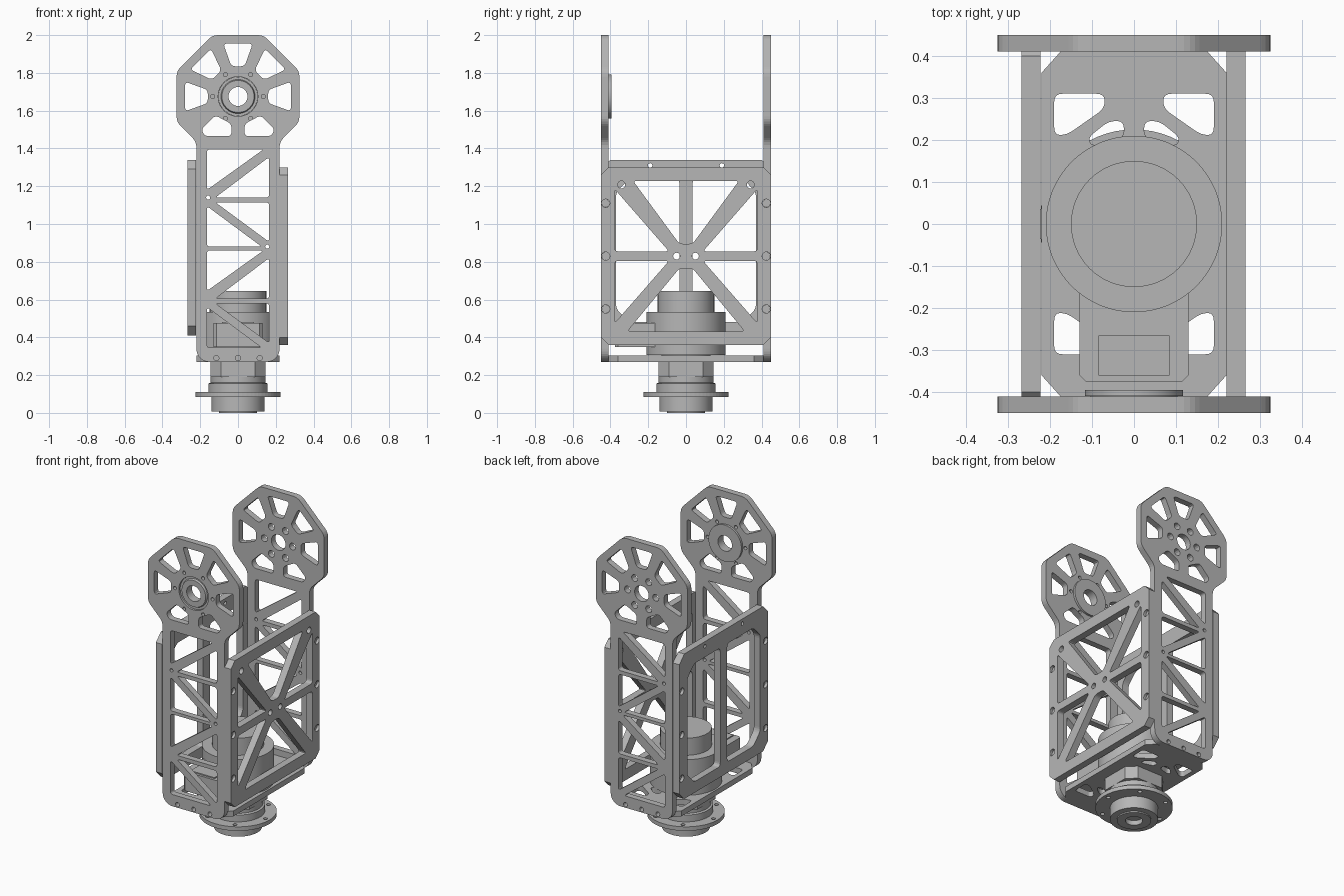
import bpy, bmesh, math
from math import pi, sin, cos
from mathutils import Vector

cube = bpy.data.objects.get("Cube")
if cube:
    bpy.data.objects.remove(cube, do_unlink=True)

GREY = (0.47, 0.47, 0.47, 1)
metal = bpy.data.materials.new("brushed grey")
metal.use_nodes = True
metal.diffuse_color = GREY
metal.node_tree.nodes["Principled BSDF"].inputs["Base Color"].default_value = GREY

FRONT = (pi / 2, 0, 0)        # profile x, y becomes world x, z
SIDE = (pi / 2, 0, pi / 2)    # profile x, y becomes world y, z
FLAT = (0, 0, 0)
ALONG_Y = (-pi / 2, 0, 0)


def add_object(name, mesh, loc, rot):
    obj = bpy.data.objects.new(name, mesh)
    mesh.materials.clear()
    mesh.materials.append(metal)
    bpy.context.collection.objects.link(obj)
    obj.location, obj.rotation_euler = loc, rot
    return obj


def rounded(points, r, steps=4):
    """Polygon with each corner replaced by a small curve."""
    out, pts = [], [Vector(p) for p in points]
    for i, p in enumerate(pts):
        a, b = pts[i - 1] - p, pts[(i + 1) % len(pts)] - p
        a = p + a.normalized() * min(r, a.length * 0.45)
        b = p + b.normalized() * min(r, b.length * 0.45)
        for k in range(steps + 1):
            t = k / steps
            out.append(a * (1 - t) ** 2 + p * 2 * t * (1 - t) + b * t * t)
    return out


def circle(x, y, r, n=24):
    return [Vector((x + r * cos(2 * pi * k / n), y + r * sin(2 * pi * k / n))) for k in range(n)]


def ring_of(x, y, spread, r, count=6):
    return [circle(*c, r, 12) for c in circle(x, y, spread, count)]


def flip(points, sx=1, sy=1):
    return [(x * sx, y * sy) for x, y in points]


def plate(name, outline, holes, thickness, loc, rot):
    """Flat plate with through holes, extruded from a filled profile."""
    curve = bpy.data.curves.new(name, 'CURVE')
    curve.dimensions, curve.fill_mode = '2D', 'BOTH'
    curve.extrude = thickness / 2
    for loop in [outline] + holes:
        s = curve.splines.new('POLY')
        s.points.add(len(loop) - 1)
        for pt, p in zip(s.points, loop):
            pt.co = (p[0], p[1], 0, 1)
        s.use_cyclic_u, s.use_smooth = True, False
    temp = bpy.data.objects.new(name + "_profile", curve)
    bpy.context.collection.objects.link(temp)
    deps = bpy.context.evaluated_depsgraph_get()
    mesh = bpy.data.meshes.new_from_object(temp.evaluated_get(deps))
    bpy.data.objects.remove(temp, do_unlink=True)
    return add_object(name, mesh, loc, rot)


def lathe(name, profile, loc, rot=FLAT, closed=False, steps=64):
    """Turned part from (radius, height) points."""
    bm = bmesh.new()
    vs = [bm.verts.new((r, 0, z)) for r, z in profile]
    es = [bm.edges.new(p) for p in zip(vs, vs[1:] + vs[:1] if closed else vs[1:])]
    bmesh.ops.spin(bm, geom=vs + es, cent=(0, 0, 0), axis=(0, 0, 1), angle=2 * pi, steps=steps)
    bmesh.ops.remove_doubles(bm, verts=bm.verts, dist=1e-5)
    bmesh.ops.recalc_face_normals(bm, faces=bm.faces)
    mesh = bpy.data.meshes.new(name)
    bm.to_mesh(mesh)
    bm.free()
    obj = add_object(name, mesh, loc, rot)
    bpy.context.view_layer.objects.active = obj
    obj.select_set(True)
    bpy.ops.object.shade_smooth_by_angle(angle=math.radians(35))
    obj.select_set(False)
    return obj


def disc(name, r, h, loc, rot=FLAT, steps=20):
    return lathe(name, [(0, 0), (r, 0), (r, h), (0, h)], loc, rot, steps=steps)


# Arm plates: octagonal head on a lattice body
HEAD = 1.675
half = [(0.135, 2.0), (0.325, 1.81), (0.325, 1.54), (0.22, 1.435), (0.22, 0.31), (0.18, 0.27)]
arm_outline = rounded(half + flip(half, -1)[::-1], 0.03)
arm_holes = []
spoke = [(0.16, -0.035), (0.28, -0.078), (0.28, 0.078), (0.16, 0.035)]
for k in range(5):
    c, s = cos(k * pi / 4), sin(k * pi / 4)
    arm_holes.append(rounded([(x * c - y * s, HEAD + x * s + y * c) for x, y in spoke], 0.02))
low = [(0.035, 1.465), (0.175, 1.465), (0.195, 1.50), (0.12, 1.575), (0.035, 1.53)]
arm_holes += [rounded(flip(low, s), 0.02) for s in (1, -1)]
lattice = [
    [(-0.165, 1.395), (0.135, 1.395), (-0.165, 1.18)],
    [(-0.12, 1.14), (0.165, 1.14), (0.165, 1.355)],
    [(-0.12, 1.115), (0.165, 1.115), (0.165, 0.905)],
    [(-0.165, 1.095), (-0.165, 0.88), (0.125, 0.88)],
]
for drop in (0, 0.535):
    arm_holes += [rounded([(x, z - drop) for x, z in tri], 0.018) for tri in lattice]
arm_holes += [circle(-0.158, 1.14, 0.011, 12), circle(0.155, 0.88, 0.011, 12)]
arm_holes += [circle(x, 0.29, 0.014, 12) for x in (-0.115, 0, 0.115)]
plate("front_arm_plate", arm_outline,
      arm_holes + [circle(0, HEAD, 0.105, 48)] + ring_of(0, HEAD, 0.134, 0.011),
      0.04, (0, -0.43, 0), FRONT)
plate("back_arm_plate", arm_outline,
      arm_holes + [circle(0, HEAD, 0.05, 32)] + ring_of(0, HEAD, 0.1, 0.022),
      0.04, (0, 0.43, 0), FRONT)

# Bearing hub set into the front arm
lathe("bearing_hub", [(0.05, 0), (0.085, 0), (0.09, 0.012), (0.104, 0.012), (0.104, 0.041),
                      (0.117, 0.041), (0.117, 0.055), (0.05, 0.055)],
      (0, -0.45, HEAD), ALONG_Y, closed=True)


# Side plates
def frame(low, high, cut):
    q = [(0.45, high - cut), (0.45 - cut, high)]
    b = [(0.45 - cut, low), (0.45, low + cut)]
    return b + q + flip(q, -1)[::-1] + flip(b, -1)[::-1]


BOLT_Z = (0.55, 0.83, 1.11)
bolts = [(y, z) for y in (-0.425, 0.425) for z in BOLT_Z]
bolt_holes = [circle(y, z, 0.022, 16) for y, z in bolts]

brace = [rounded([(-0.28, 1.228), (0.28, 1.228), (0.035, 0.895), (-0.035, 0.895)], 0.02),
         rounded([(-0.31, 0.432), (0.31, 0.432), (0.035, 0.765), (-0.035, 0.765)], 0.02)]
for s in (1, -1):
    brace += [rounded(flip([(0.378, 1.185), (0.378, 0.855), (0.09, 0.855)], s), 0.02),
              rounded(flip([(0.378, 0.475), (0.378, 0.805), (0.09, 0.805)], s), 0.02),
              circle(0.05 * s, 0.83, 0.018, 16), circle(0.342 * s, 1.208, 0.02, 16)]
plate("cross_braced_side_plate", frame(0.36, 1.30, 0.04), brace + bolt_holes,
      0.045, (0.2425, 0, 0), SIDE)

window = [(0.035, 0.48), (0.30, 0.48), (0.37, 0.55), (0.37, 1.17), (0.30, 1.24), (0.035, 1.24)]
plate("open_side_plate", frame(0.41, 1.34, 0.05),
      [rounded(flip(window, s), 0.025) for s in (1, -1)] + bolt_holes
      + [circle(y, 1.31, 0.012, 12) for y in (-0.19, 0.19)],
      0.045, (-0.2455, 0, 0), SIDE)

# Screws recessed in the side plates
for y, z in bolts:
    for x in (0.222, -0.25):
        disc("side_screw", 0.0215, 0.026, (x, y, z), (0, pi / 2, 0))

# Base plate
base = [(0.22, -0.36), (0.22, 0.36), (0.175, 0.41)]
base = base + flip(base, -1)[::-1]
base = [(0.175, -0.41)] + base + [(-0.175, -0.41)]
big = [(0.07, 0.31), (0.19, 0.31), (0.19, 0.212), (0.16, 0.212), (0.07, 0.275)]
small = [(0.024, 0.245), (0.06, 0.245), (0.11, 0.205), (0.10, 0.185), (0.024, 0.205)]
plate("base_plate", base,
      [rounded(flip(p, sx, sy), 0.02) for p in (big, small) for sx in (1, -1) for sy in (1, -1)],
      0.035, (0, 0, 0.2875), FLAT)

# Motor body with stepped output below the base
lathe("motor", [(0, 0.03), (0.05, 0.03), (0.05, 0), (0.1, 0), (0.1, 0.008), (0.14, 0.008),
                (0.14, 0.11), (0.157, 0.11), (0.157, 0.155), (0.145, 0.16), (0.145, 0.19),
                (0.13, 0.19), (0.13, 0.306), (0.21, 0.306), (0.21, 0.43), (0.21, 0.535),
                (0.15, 0.535), (0.15, 0.645), (0, 0.645)], (0, 0, 0))
plate("output_flange", circle(0, 0, 0.225, 64),
      [circle(0, 0, 0.139, 48)] + ring_of(0, 0, 0.195, 0.013), 0.026, (0, 0, 0.098), FLAT)
collar = [(0.145, -0.09), (0.145, 0.09), (0.09, 0.145), (-0.09, 0.145),
          (-0.145, 0.09), (-0.145, -0.09), (-0.09, -0.145), (0.09, -0.145)]
plate("motor_collar", collar, [], 0.08, (0, 0, 0.23), FLAT)
for p in circle(0, 0, 0.075, 6):
    disc("output_screw", 0.012, 0.006, (p.x, p.y, -0.0), FLAT, 12)

# Control box beside the motor with a raised lid
box = [(-0.13, -0.1), (-0.13, -0.36), (-0.115, -0.375), (0.115, -0.375), (0.13, -0.36), (0.13, -0.1)]
plate("control_box", box, [], 0.125, (0, 0, 0.4125), FLAT)
lid = [(-0.085, -0.36), (0.085, -0.36), (0.085, -0.265), (-0.085, -0.265)]
plate("control_box_lid", lid, [], 0.008, (0, 0, 0.478), FLAT)
